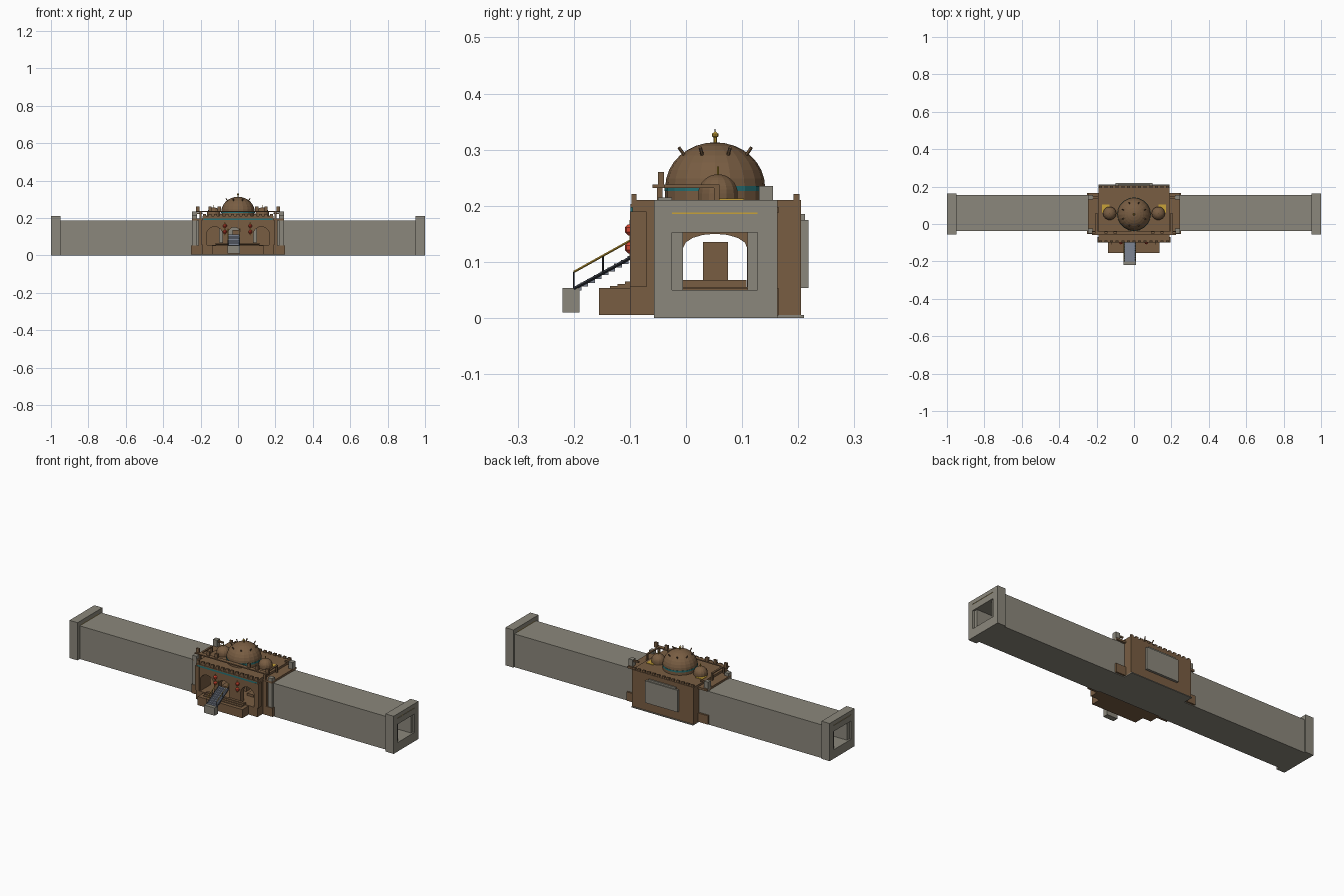
import bpy, bmesh, math
from mathutils import Vector

cube = bpy.data.objects.get("Cube")
if cube:
    bpy.data.objects.remove(cube)


def material(name, r, g, b):
    m = bpy.data.materials.new(name)
    m.use_nodes = True
    m.diffuse_color = (r, g, b, 1)
    m.node_tree.nodes["Principled BSDF"].inputs["Base Color"].default_value = (r, g, b, 1)
    return m


CLAY = material("clay brown", .19, .11, .055)
STONE = material("grey stone", .26, .245, .2)
SLATE = material("slate steps", .2, .23, .29)
TEAL = material("teal trim", .02, .17, .18)
GOLD = material("gold", .58, .36, .04)
RED = material("lantern red", .62, .06, .03)
DARK = material("dark metal", .03, .035, .045)


def finish(name, bm, mat):
    bmesh.ops.recalc_face_normals(bm, faces=bm.faces)
    me = bpy.data.meshes.new(name)
    bm.to_mesh(me)
    bm.free()
    me.materials.append(mat)
    ob = bpy.data.objects.new(name, me)
    bpy.context.collection.objects.link(ob)
    return ob


def box(name, mat, x0, x1, y0, y1, z0, z1):
    bm = bmesh.new()
    bmesh.ops.create_cube(bm, size=1)
    for v in bm.verts:
        v.co = ((x0 + x1) / 2 + v.co.x * (x1 - x0),
                (y0 + y1) / 2 + v.co.y * (y1 - y0),
                (z0 + z1) / 2 + v.co.z * (z1 - z0))
    return finish(name, bm, mat)


def pair(name, mat, x0, x1, *rest):
    box("left_" + name, mat, x0, x1, *rest)
    box("right_" + name, mat, -x1, -x0, *rest)


def rod(name, mat, a, b, r, sides=6):
    a, b = Vector(a), Vector(b)
    bm = bmesh.new()
    bmesh.ops.create_cone(bm, cap_ends=True, segments=sides, radius1=r, radius2=r, depth=(b - a).length)
    q = (b - a).to_track_quat("Z", "Y")
    for v in bm.verts:
        v.co = q @ v.co + (a + b) / 2
    return finish(name, bm, mat)


def lathe(name, mat, x, y, profile, sides=16):
    """Turn (radius, height) points about a vertical axis."""
    bm = bmesh.new()
    rings = []
    for r, z in profile:
        rings.append([bm.verts.new((x + r * math.cos(math.tau * i / sides),
                                    y + r * math.sin(math.tau * i / sides), z)) for i in range(sides)])
    for lo, hi in zip(rings, rings[1:]):
        for i in range(sides):
            j = (i + 1) % sides
            bm.faces.new((lo[i], lo[j], hi[j], hi[i]))
    bm.faces.new(rings[0])
    bm.faces.new(rings[-1])
    return finish(name, bm, mat)


def dome(name, x, y, z, r, h, sides):
    pts = [(r * math.cos(a), z + h * math.sin(a)) for a in (math.pi / 2 * i / 8 for i in range(8))]
    return lathe(name, CLAY, x, y, pts + [(r * .02, z + h)], sides)


def arched_wall(name, mat, axis, pos, thick, lo, hi, z0, z1, arches):
    """Wall running along an axis, with openings of (centre, half width, spring, rise)."""
    pts = [(lo, z0)]
    for c, w, spring, rise in arches:
        pts.append((c - w, z0))
        n = 8 if rise else 1
        pts += [(c - w * math.cos(math.pi * i / n), spring + rise * math.sin(math.pi * i / n))
                for i in range(n + 1)]
        pts.append((c + w, z0))
    pts += [(hi, z0), (hi, z1), (lo, z1)]
    bm = bmesh.new()
    vs = [bm.verts.new((u, pos, z) if axis == "x" else (pos, u, z)) for u, z in pts]
    f = bm.faces.new(vs)
    ext = bmesh.ops.extrude_face_region(bm, geom=[f])
    move = Vector((0, thick, 0) if axis == "x" else (thick, 0, 0))
    bmesh.ops.translate(bm, vec=move, verts=[v for v in ext["geom"] if isinstance(v, bmesh.types.BMVert)])
    return finish(name, bm, mat)


# Hollow passages on both sides, with end portals
pair("passage_floor", STONE, .19, 1, -.037, .155, 0, .05)
pair("passage_roof", STONE, .19, 1, -.037, .155, .152, .185)
pair("passage_front_wall", STONE, .19, .99, -.037, -.005, .05, .152)
pair("passage_back_wall", STONE, .19, .99, .11, .155, .05, .152)
pair("portal_base", STONE, .95, 1, -.057, .163, 0, .048)
pair("portal_front_post", STONE, .95, 1, -.057, -.025, .048, .21)
pair("portal_back_post", STONE, .95, 1, .127, .163, .048, .21)
pair("portal_lintel", STONE, .95, 1, -.025, .127, .188, .21)
pair("portal_gold_band", GOLD, .95, .998, -.025, .127, .172, .188)

# Central hall: floor, walls and roof
box("hall_floor", CLAY, -.19, .19, -.1, .205, .005, .055)
box("floor_slab", STONE, -.19, .19, -.03, .21, 0, .005)
arched_wall("front_wall", CLAY, "x", -.095, .03, -.19, .19, .055, .2,
            [(-.125, .043, .11, .043), (-.02, .032, .12, .03), (.125, .043, .11, .043)])
arched_wall("back_wall", CLAY, "x", .175, .03, -.19, .19, .055, .2, [(0, .1, .175, 0)])
for side, x in (("left", .165), ("right", -.19)):
    arched_wall(side + "_wall", CLAY, "y", x, .025, -.095, .205, .055, .2, [(.052, .057, .125, .025)])
box("roof", CLAY, -.19, .19, -.095, .205, .19, .21)
box("back_panel", STONE, -.1, .1, .195, .218, .053, .175)
box("back_panel_cap", STONE, -.085, .085, .2, .212, .175, .185)
box("inner_block", CLAY, -.03, .03, .03, .075, .055, .135)
pair("hall_bench", CLAY, .06, .1, -.005, .108, .055, .068)
pair("front_pier", CLAY, .17, .195, -.1, -.07, .055, .19)
box("front_trim", TEAL, -.185, .185, -.099, -.093, .188, .197)
box("front_ledge", CLAY, -.19, .19, -.099, -.09, .197, .203)

# Wings with corner posts
pair("wing_base", CLAY, .19, .25, -.053, .165, .004, .053)
pair("wing_roof", CLAY, .19, .245, -.05, .165, .187, .198)
pair("wing_front_post", STONE, .22, .245, -.05, -.025, .053, .215)
pair("wing_back_post", STONE, .22, .245, .13, .155, .053, .235)
pair("wing_inner_post", CLAY, .19, .212, -.052, -.037, .053, .19)
pair("wing_beam", CLAY, .195, .205, -.06, .06, .232, .238)
pair("wing_beam_post", CLAY, .195, .205, .05, .06, .198, .232)
pair("wing_cross_beam", CLAY, .19, .24, .137, .147, .222, .23)

# Battlements
for i in range(13):
    x = -.18 + i * .03
    box("front_merlon", CLAY, x - .008, x + .008, -.097, -.088, .203, .221)
    box("back_merlon", CLAY, x - .008, x + .008, .192, .202, .2, .221)
box("upper_rail", CLAY, -.225, .225, -.06, -.038, .232, .238)
pair("upper_rail_post", CLAY, .195, .205, -.052, -.042, .198, .232)
for x in (-.215, -.15, -.1, .1, .15, .215):
    box("upper_merlon", CLAY, x - .009, x + .009, -.05, -.039, .238, .26)

# Domes, trims and finials
CY = .052
lathe("drum", CLAY, 0, CY, [(.089, .2), (.089, .226)], 20)
lathe("drum_trim", TEAL, 0, CY, [(.09, .226), (.09, .235)], 20)
dome("main_dome", 0, CY, .233, .089, .08, 20)
rod("main_finial", GOLD, (0, CY, .31), (0, CY, .322), .003)
lathe("finial_ball", GOLD, 0, CY, [(.001, .32), (.006, .324), (.006, .328), (.001, .332)], 8)
rod("finial_tip", DARK, (0, CY, .33), (0, CY, .337), .001)
for i in range(8):
    a = math.tau * (i + .5) / 8
    c, s = math.cos(a), math.sin(a)
    rod("dome_peg", CLAY, (.056 * c, CY + .056 * s, .285), (.07 * c, CY + .07 * s, .304), .003)
for x in (-.13, .13):
    lathe("small_drum", CLAY, x, .057, [(.036, .2), (.036, .222)], 14)
    dome("small_dome", x, .057, .222, .036, .034, 14)
    rod("small_finial", GOLD, (x, .057, .254), (x, .057, .27), .002)
pair("roof_plate", GOLD, .13, .172, .06, .103, .208, .213)

# Front platform and raised stair
box("platform", CLAY, -.14, .135, -.155, -.095, .005, .053)
for i in range(3):
    y = -.135 + i * .013
    box("platform_step", CLAY, -.12, .115, y, -.095, .053, .057 + i * .004)
box("stair_foot", STONE, -.055, .01, -.22, -.19, .01, .053)
STEPS = 9
for i in range(STEPS):
    y, z = -.2 + i * .012, .055 + i * .0068
    box("stair_tread", SLATE, -.052, .008, y, y + .0135, z - .006, z + .001)
for x in (-.053, .009):
    rod("stair_stringer", DARK, (x, -.2, .052), (x, -.094, .11), .003, 4)
    rod("stair_rail", GOLD, (x, -.2, .082), (x, -.094, .141), .002, 4)
    for t in (0, .5, 1):
        y, z = -.2 + t * .104, .053 + t * .058
        rod("rail_post", DARK, (x, y, z), (x, y, z + .029), .0015, 4)

# Hanging lanterns beside the door
for x in (-.07, .066):
    for z in (.115, .147):
        lathe("lantern", RED, x, -.099, [(.004, z), (.01, z + .006), (.01, z + .014), (.004, z + .02)], 8)
    rod("lantern_cord", GOLD, (x, -.099, .11), (x, -.099, .175), .0015, 4)
